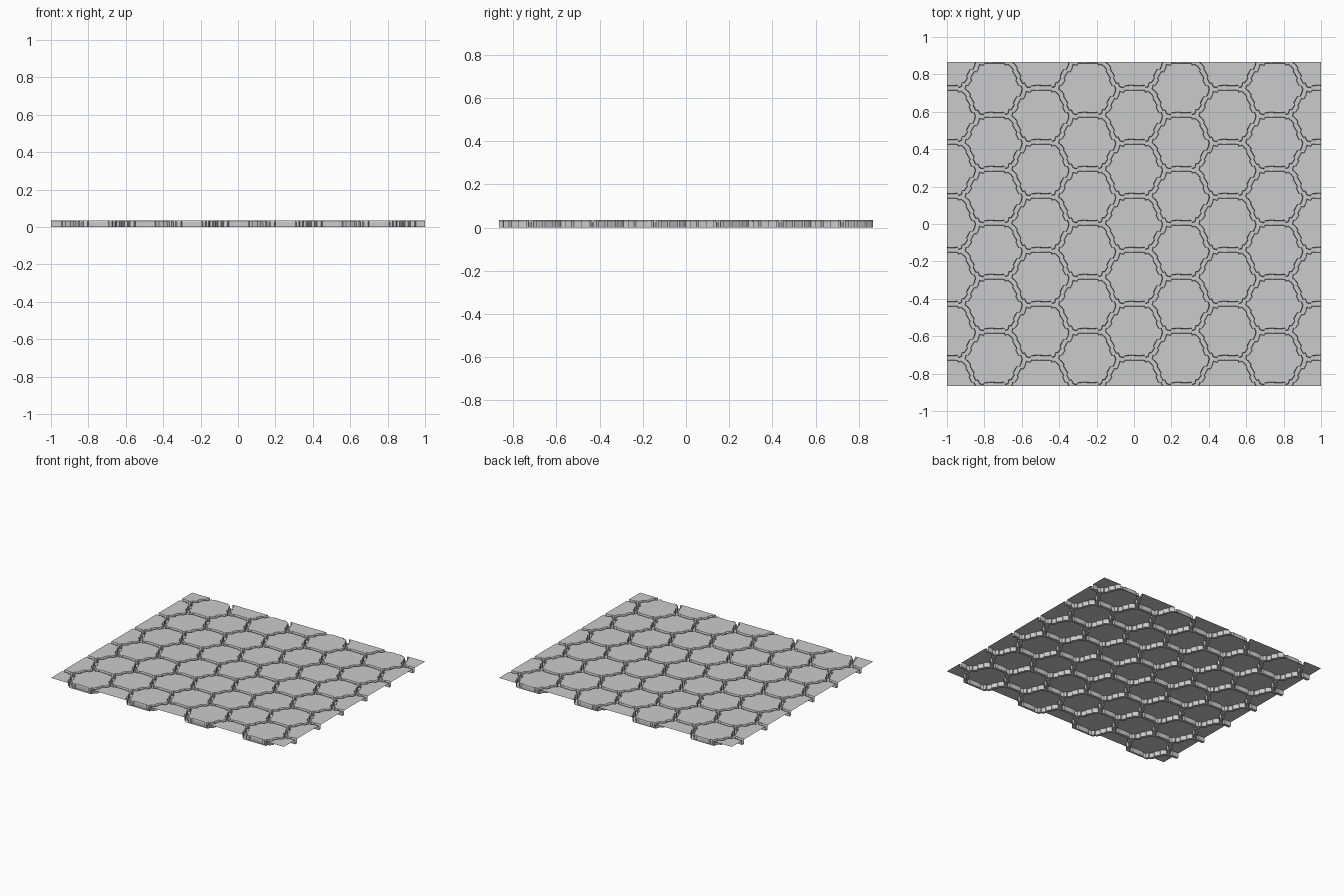
import bpy, bmesh
from math import cos, sin, pi, sqrt
from mathutils import Vector

if "Cube" in bpy.data.objects:
    bpy.data.objects.remove(bpy.data.objects["Cube"])

A = 1 / 6                     # hexagon side
AP = A * sqrt(3) / 2          # hexagon apothem
TOP, SHOULDER = 0.034, 0.026  # tile top and start of its chamfer
GAP, CHAMFER = 0.011, 0.003   # half groove width and chamfer width

# jagged edge paths: (position along edge, outward offset), one per edge direction
PATHS = [
    [(0, 0), (.14, .003), (.17, -.008), (.38, -.006), (.42, .004), (.70, .003), (.74, .010), (.88, .007)],
    [(0, 0), (.10, -.004), (.13, .007), (.30, .005), (.62, .007), (.82, .005), (.86, -.005), (.93, -.003)],
    [(0, 0), (.13, -.006), (.28, -.008), (.32, .005), (.58, .004), (.62, -.006), (.83, -.004), (.87, .006)],
]


def outline(inset):
    """Jagged hexagon; opposite edges interlock with the neighbouring tile."""
    r = (AP - inset) / (sqrt(3) / 2)
    pts = []
    for k in range(6):
        path = PATHS[k % 3]
        if k >= 3:
            path = [(0, 0)] + [(1 - t, -o) for t, o in reversed(path[1:])]
        p = Vector((cos(k * pi / 3), sin(k * pi / 3))) * r
        q = Vector((cos((k + 1) * pi / 3), sin((k + 1) * pi / 3))) * r
        n = (p + q).normalized()
        pts += [p.lerp(q, t) + n * o for t, o in path]
    return pts


# tile top rim, chamfer foot, wall foot, groove centre line
RINGS = [(outline(GAP + CHAMFER), TOP), (outline(GAP), SHOULDER),
         (outline(GAP), 0), (outline(0), 0)]


def add_tile(bm, cx, cy):
    loops = [[bm.verts.new((p.x + cx, p.y + cy, z)) for p in pts] for pts, z in RINGS]
    bm.faces.new(loops[0])
    n = len(loops[0])
    for a, b in zip(loops, loops[1:]):
        for i in range(n):
            j = (i + 1) % n
            bm.faces.new((a[i], b[i], b[j], a[j]))


# honeycomb of raised tiles with sunken channels
bm = bmesh.new()
for col in range(-5, 6):
    for row in range(-4, 5):
        add_tile(bm, col * 0.25, (row + (0.5 if col % 2 else 0)) * 2 * AP)
bmesh.ops.remove_doubles(bm, verts=bm.verts[:], dist=1e-5)

# trim to the rectangular panel
for co, no in (((1, 0, 0), (1, 0, 0)), ((-1, 0, 0), (-1, 0, 0)),
               ((0, 6 * AP, 0), (0, 1, 0)), ((0, -6 * AP, 0), (0, -1, 0))):
    bmesh.ops.bisect_plane(bm, geom=bm.verts[:] + bm.edges[:] + bm.faces[:],
                           dist=1e-6, plane_co=co, plane_no=no, clear_outer=True)

mesh = bpy.data.meshes.new("hex_tile_panel")
bm.to_mesh(mesh)
bm.free()
panel = bpy.data.objects.new("hex_tile_panel", mesh)
bpy.context.collection.objects.link(panel)
